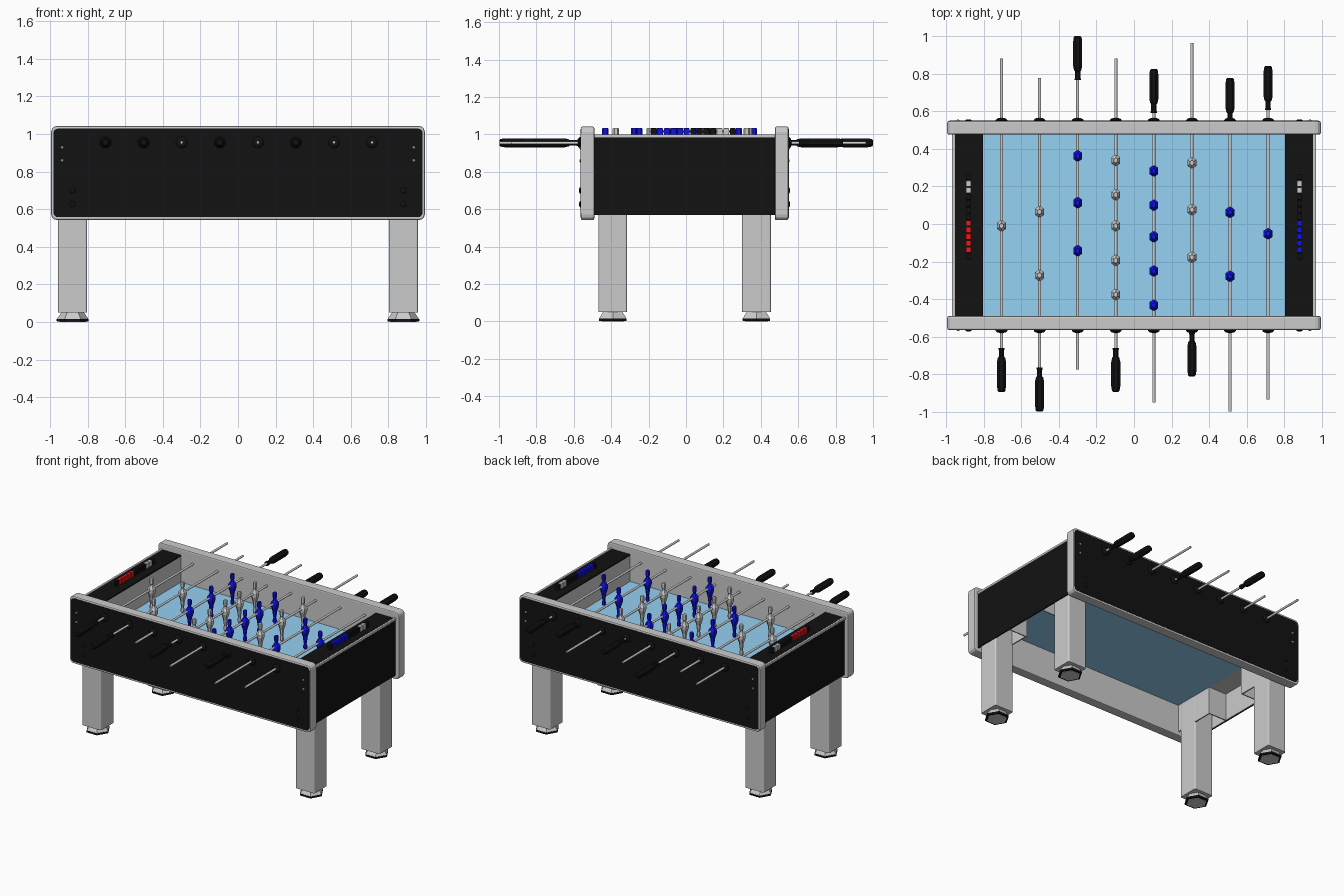
import bpy, bmesh, math
from mathutils import Matrix, Vector

if "Cube" in bpy.data.objects:
    bpy.data.objects.remove(bpy.data.objects["Cube"])

CY = -0.0075  # centre of the cabinet in y


def material(name, rgb):
    m = bpy.data.materials.new(name)
    m.diffuse_color = (*rgb, 1)
    m.use_nodes = True
    m.node_tree.nodes["Principled BSDF"].inputs["Base Color"].default_value = m.diffuse_color
    return m


BLACK = material("black", (0.006, 0.006, 0.006))
BLUE = material("blue", (0.006, 0.006, 0.85))
RED = material("red", (0.95, 0.008, 0.008))
FIELD = material("field_blue", (0.3, 0.64, 0.9))
GREY = None


def finish(name, bm, mat):
    bmesh.ops.recalc_face_normals(bm, faces=bm.faces)
    me = bpy.data.meshes.new(name)
    bm.to_mesh(me)
    bm.free()
    ob = bpy.data.objects.new(name, me)
    bpy.context.collection.objects.link(ob)
    if mat:
        me.materials.append(mat)
    return ob


def box(name, x, y, z, mat=GREY, corner=0, axis=1, soft=0):
    """Box from ranges; corner rounds the edges parallel to axis, soft bevels the rest."""
    bm = bmesh.new()
    bmesh.ops.create_cube(bm, size=1)
    for v in bm.verts:
        v.co = Vector([r[0] if c < 0 else r[1] for c, r in zip(v.co, (x, y, z))])
    if corner:
        edges = [e for e in bm.edges
                 if abs((e.verts[0].co - e.verts[1].co).normalized()[axis]) > 0.9]
        bmesh.ops.bevel(bm, geom=edges, offset=corner, segments=3, profile=0.5, affect='EDGES')
    ob = finish(name, bm, mat)
    if soft:
        mod = ob.modifiers.new("bevel", 'BEVEL')
        mod.width, mod.segments = soft, 2
    return ob


def lathe(name, profile, sides, loc, mat=GREY, along='Z', flip=1, scale=(1, 1), turn=0.0):
    """Stack of rings (radius, height), capped at both ends."""
    bm = bmesh.new()
    rings = []
    for r, h in profile:
        rings.append([bm.verts.new((r * scale[0] * math.cos(turn + math.tau * i / sides),
                                    r * scale[1] * math.sin(turn + math.tau * i / sides), h))
                      for i in range(sides)])
    for a, b in zip(rings, rings[1:]):
        for i in range(sides):
            j = (i + 1) % sides
            bm.faces.new((a[i], a[j], b[j], b[i]))
    bm.faces.new(rings[0])
    bm.faces.new(rings[-1])
    if along == 'Y':
        bm.transform(Matrix.Rotation(-flip * math.pi / 2, 4, 'X'))
    bm.transform(Matrix.Translation(loc))
    return finish(name, bm, mat)


# Long side panels with black facing, bushings and bolts
RODS_X = [-0.7045 + 0.2025 * i for i in range(8)]
for side, s in (("front", -1), ("back", 1)):
    def yr(a, b):
        return sorted((CY + s * a, CY + s * b))
    box(side + "_panel", (-0.993, 0.993), yr(0.483, 0.555), (0.542, 1.042), corner=0.03, soft=0.008)
    face = CY + s * 0.557
    box(side + "_facing", (-0.982, 0.982), yr(0.545, 0.557), (0.557, 1.028), BLACK, corner=0.025)
    for i, x in enumerate(RODS_X):
        lathe(f"{side}_bushing_{i + 1}", [(0.031, -0.005), (0.031, 0.004), (0.022, 0.012), (0.012, 0.014)],
              16, (x, face, 0.955), BLACK, 'Y', s)
    for k in (-1, 1):
        for z in (0.928, 0.859):
            lathe(side + "_screw", [(0.008, -0.003), (0.008, 0.002), (0.005, 0.005)], 12,
                  (k * 0.935, face, z), GREY, 'Y', s)
        for z in (0.70, 0.627):
            lathe(side + "_bolt", [(0.018, -0.003), (0.016, 0.003), (0.008, 0.007)], 12,
                  (k * 0.88, face, z), BLACK, 'Y', s)

# Ends: hollow goal cabinet with a recess below, black facing, top plate and grey trim
INNER = (CY - 0.485, CY + 0.485)
FLOOR = (0.775, 0.793)
GOAL = (CY - 0.16, CY + 0.175)
for side, s in (("left", -1), ("right", 1)):
    def xr(a, b):
        return sorted((s * a, s * b))
    box(side + "_goal_wall", xr(0.803, 0.812), INNER, (FLOOR[0], 0.985))
    box(side + "_recess_ceiling", xr(0.803, 0.953), GOAL, (FLOOR[0], FLOOR[0] + 0.008))
    for tag, wall, ret in (("front", (INNER[0], GOAL[0]), (GOAL[0] - 0.008, GOAL[0])),
                           ("back", (GOAL[1], INNER[1]), (GOAL[1], GOAL[1] + 0.008))):
        box(f"{side}_lower_wall_{tag}", xr(0.803, 0.812), wall, (0.572, FLOOR[0]))
        box(f"{side}_recess_side_{tag}", xr(0.803, 0.953), ret, (0.572, FLOOR[0]))
    box(side + "_end_backing", xr(0.95, 0.957), INNER, (0.572, 0.985))
    box(side + "_end_facing", xr(0.956, 0.963), INNER, (0.57, 0.985), BLACK)
    box(side + "_end_top", xr(0.803, 0.955), INNER, (0.984, 0.995), BLACK)
    box(side + "_end_trim", xr(0.952, 0.969), INNER, (0.983, 1.0), soft=0.003)

    # Score counter: a rail with sliding beads
    team = RED if s < 0 else BLUE
    colours = [BLACK] + [GREY] * 2 + [BLACK] * 4 + [team] * 5 + [BLACK]
    lathe(side + "_score_rail", [(0.006, -0.19), (0.006, 0.26)], 8, (s * 0.88, 0, 1.015), BLACK, 'Y')
    for i, c in enumerate(colours):
        y = 0.25 - 0.0352 * i
        box(f"{side}_score_bead_{i + 1}", (s * 0.88 - 0.013, s * 0.88 + 0.013),
            (y - 0.0155, y + 0.0155), (0.994, 1.033), c, soft=0.003)

# Playing field
box("playfield", (-0.804, 0.804), INNER, FLOOR, FIELD)

# Legs with hexagonal levelling feet
for sx in (-1, 1):
    for sy in (-1, 1):
        x, y = sx * 0.879, CY + sy * 0.384
        name = ("left" if sx < 0 else "right") + ("_front" if sy < 0 else "_back")
        box(name + "_leg", (x - 0.077, x + 0.077), (y - 0.077, y + 0.077), (0.05, FLOOR[0]),
            corner=0.01, axis=2)
        lathe(name + "_foot", [(0.083, 0.015), (0.08, 0.022), (0.06, 0.05), (0.06, 0.055)], 6, (x, y, 0))
        lathe(name + "_foot_pad", [(0.083, 0.002), (0.085, 0.005), (0.085, 0.016)], 6, (x, y, 0), BLACK)
        lathe(name + "_foot_base", [(0.07, 0), (0.07, 0.005)], 6, (x, y, 0))

# Rods: (direction of handle, handle end, team, player positions)
RODS = [
    (-1, 0.893, GREY, [-0.01]),
    (-1, 0.998, GREY, [0.065, -0.273]),
    (1, 1.0, BLUE, [0.362, 0.113, -0.142]),
    (-1, 0.893, GREY, [0.338, 0.155, -0.01, -0.194, -0.375]),
    (1, 0.825, BLUE, [0.282, 0.1, -0.068, -0.25, -0.432]),
    (-1, 0.81, GREY, [0.325, 0.076, -0.177]),
    (1, 0.777, BLUE, [0.062, -0.278]),
    (1, 0.84, BLUE, [-0.052]),
]
GRIP = [(0.015, 0), (0.022, 0.006), (0.026, 0.03), (0.026, 0.16), (0.021, 0.182),
        (0.015, 0.188), (0.015, 0.222), (0.018, 0.228), (0.018, 0.235)]
PLAYER = [(0.011, 0.808), (0.016, 0.814), (0.016, 0.83), (0.011, 0.845), (0.016, 0.875), (0.018, 0.895),
          (0.033, 0.935), (0.033, 0.958), (0.014, 0.983), (0.012, 0.992), (0.017, 0.998),
          (0.017, 1.03), (0.014, 1.035)]
for i, (s, end, team, players) in enumerate(RODS):
    x = RODS_X[i]
    lathe(f"rod_{i + 1}", [(0.008, 0.02), (0.008, 1.773)], 12, (x, s * end, 0.955), GREY, 'Y', -s)
    lathe(f"handle_{i + 1}", GRIP, 8, (x, s * end, 0.955), BLACK, 'Y', -s, turn=math.pi / 8)
    for j, y in enumerate(players):
        lathe(f"player_{i + 1}_{j + 1}", PLAYER, 6, (x, y, 0), team, scale=(0.82, 1), turn=math.pi / 6)
